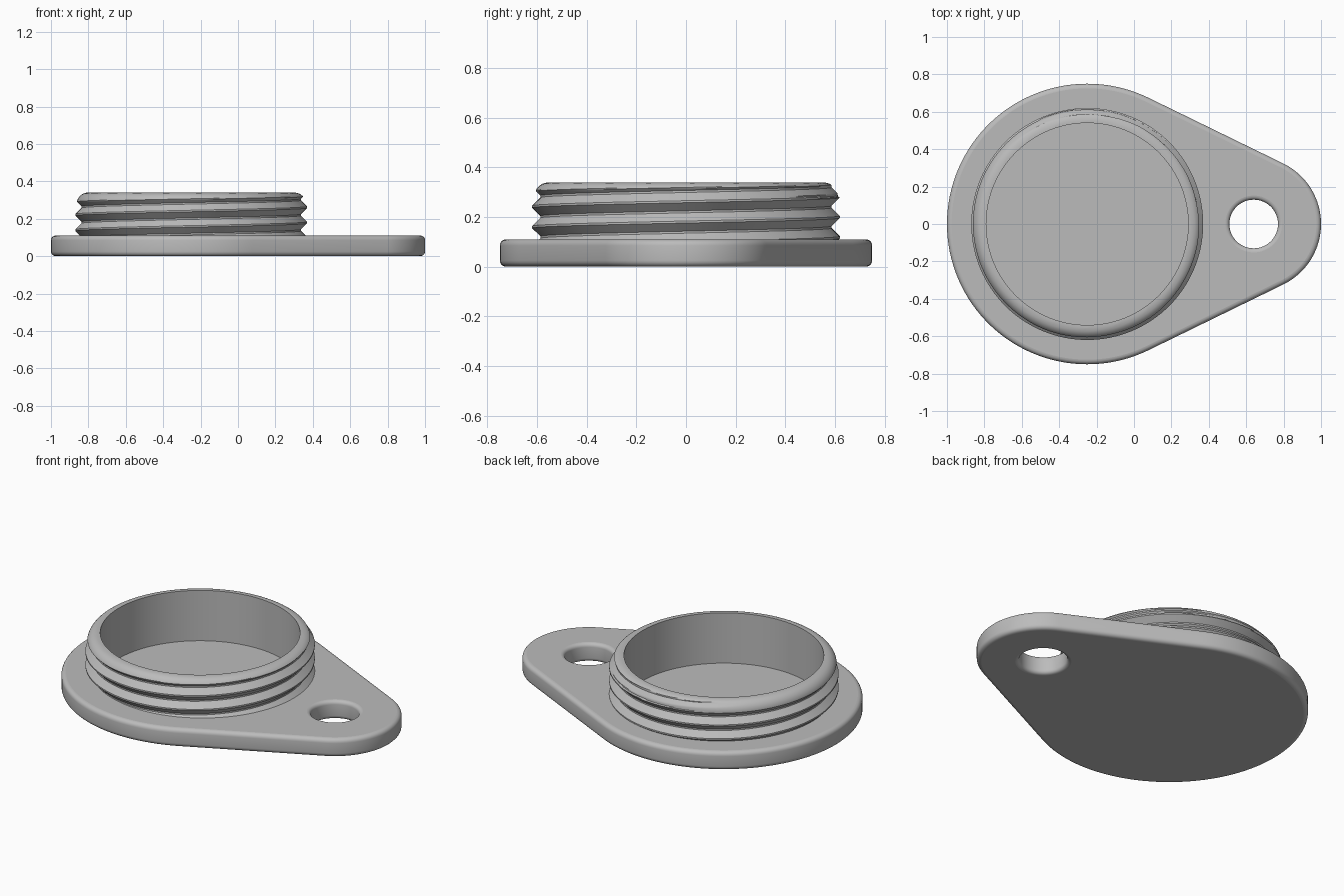
import bpy, bmesh, math

cube = bpy.data.objects.get("Cube")
if cube:
    bpy.data.objects.remove(cube, do_unlink=True)

# Main dimensions
CX, R_BIG = -0.25, 0.75          # round end of the plate
HX, R_SMALL = 0.64, 0.36         # tab end, centred on the hole
R_HOLE, R_BORE = 0.13, 0.54
PLATE_T, FLOOR_Z, TOP_Z = 0.11, 0.04, 0.34
PITCH, CREST_R, ROOT_R = 0.082, 0.62, 0.587
RIM_R, RIM_FILLET = 0.612, 0.06
SEG = 128

grey = bpy.data.materials.new("plain grey")
grey.use_nodes = True
grey.diffuse_color = (0.5, 0.5, 0.5, 1)
grey.node_tree.nodes["Principled BSDF"].inputs["Base Color"].default_value = (0.5, 0.5, 0.5, 1)


def finish(bm, name):
    bmesh.ops.recalc_face_normals(bm, faces=bm.faces)
    mesh = bpy.data.meshes.new(name)
    bm.to_mesh(mesh)
    bm.free()
    mesh.materials.append(grey)
    ob = bpy.data.objects.new(name, mesh)
    bpy.context.collection.objects.link(ob)
    return ob


def circle(x, r, n):
    return [(x + r * math.cos(2 * math.pi * i / n), r * math.sin(2 * math.pi * i / n))
            for i in range(n)]


def teardrop(inset):
    """Two arcs joined by their common tangents, offset inwards."""
    a = math.acos((R_BIG - R_SMALL) / (HX - CX))
    pts = []
    for x, r, start, end, n in ((HX, R_SMALL, -a, a, 40),
                                (CX, R_BIG, a, 2 * math.pi - a, 80)):
        for i in range(n + 1):
            t = start + (end - start) * i / n
            pts.append((x + (r - inset) * math.cos(t), (r - inset) * math.sin(t)))
    return pts


def fillet_steps(rad, n=5):
    """(inset, z) pairs for a wall rounded at the bottom and the top."""
    quarter = [(rad * (1 - math.sin(k * math.pi / 2 / n)),
                rad * (1 - math.cos(k * math.pi / 2 / n))) for k in range(n + 1)]
    return quarter + [(d, PLATE_T - z) for d, z in reversed(quarter)]


def wall(bm, rings):
    """Skin a stack of closed loops; return the first and last edge loops."""
    loops = [[bm.verts.new((x, y, z)) for x, y in pts] for pts, z in rings]
    n = len(loops[0])
    for lo, hi in zip(loops, loops[1:]):
        for i in range(n):
            j = (i + 1) % n
            bm.faces.new((lo[i], lo[j], hi[j], hi[i])).smooth = True
    return [[bm.edges.get((lp[i], lp[(i + 1) % n])) for i in range(n)]
            for lp in (loops[0], loops[-1])]


# Flange plate with rounded edges, through hole and round recess
bm = bmesh.new()
outer = wall(bm, [(teardrop(d), z) for d, z in fillet_steps(0.025)])
hole = wall(bm, [(circle(HX, R_HOLE + d, 64), z) for d, z in fillet_steps(0.022)])
recess = wall(bm, [(circle(CX, R_BORE, SEG), z) for z in (FLOOR_Z, PLATE_T)])
for edges in (outer[0] + hole[0], outer[1] + hole[1] + recess[1], recess[0]):
    bmesh.ops.triangle_fill(bm, edges=edges, use_beauty=True, normal=(0, 0, 1))
for f in bm.faces:
    f.normal_update()
    if abs(f.normal.z) > 0.999:
        f.smooth = False
finish(bm, "flange_plate")


def thread_radius(z, turn):
    """Helical V thread, cut off by the rounded rim."""
    phase = ((z - 0.18) / PITCH - turn) % 1.0
    d = min(phase, 1 - phase)                     # 0 at crest, 0.5 at root
    k = min(max((d - 0.05) / 0.4, 0), 1)
    r = CREST_R + (ROOT_R - CREST_R) * k
    up = z - (TOP_Z - RIM_FILLET)
    if up > 0:
        r = min(r, RIM_R - RIM_FILLET + math.sqrt(max(RIM_FILLET ** 2 - up ** 2, 0)))
    return r


# Threaded collar: rows follow the helix and are clamped at top and bottom
bm = bmesh.new()
columns = []
for c in range(SEG + 1):
    turn = c / SEG
    profile = []
    for i in range(81):
        z = 0.18 - 2 * PITCH + PITCH * (i / 20 + turn)
        z = min(max(z, PLATE_T), TOP_Z)
        profile.append((thread_radius(z, turn), z))
    profile += [(R_BORE, TOP_Z), (R_BORE, PLATE_T)]
    ang = 2 * math.pi * turn
    columns.append([bm.verts.new((CX + r * math.cos(ang), r * math.sin(ang), z))
                    for r, z in profile])
for a, b in zip(columns, columns[1:]):
    for i in range(len(a)):
        j = (i + 1) % len(a)
        bm.faces.new((a[i], b[i], b[j], a[j]))
bmesh.ops.remove_doubles(bm, verts=bm.verts, dist=0.00005)
bmesh.ops.dissolve_degenerate(bm, dist=0.00001, edges=bm.edges)
collar = finish(bm, "threaded_collar")

bpy.ops.object.select_all(action='DESELECT')
collar.select_set(True)
bpy.context.view_layer.objects.active = collar
bpy.ops.object.shade_smooth_by_angle(angle=math.radians(30))
